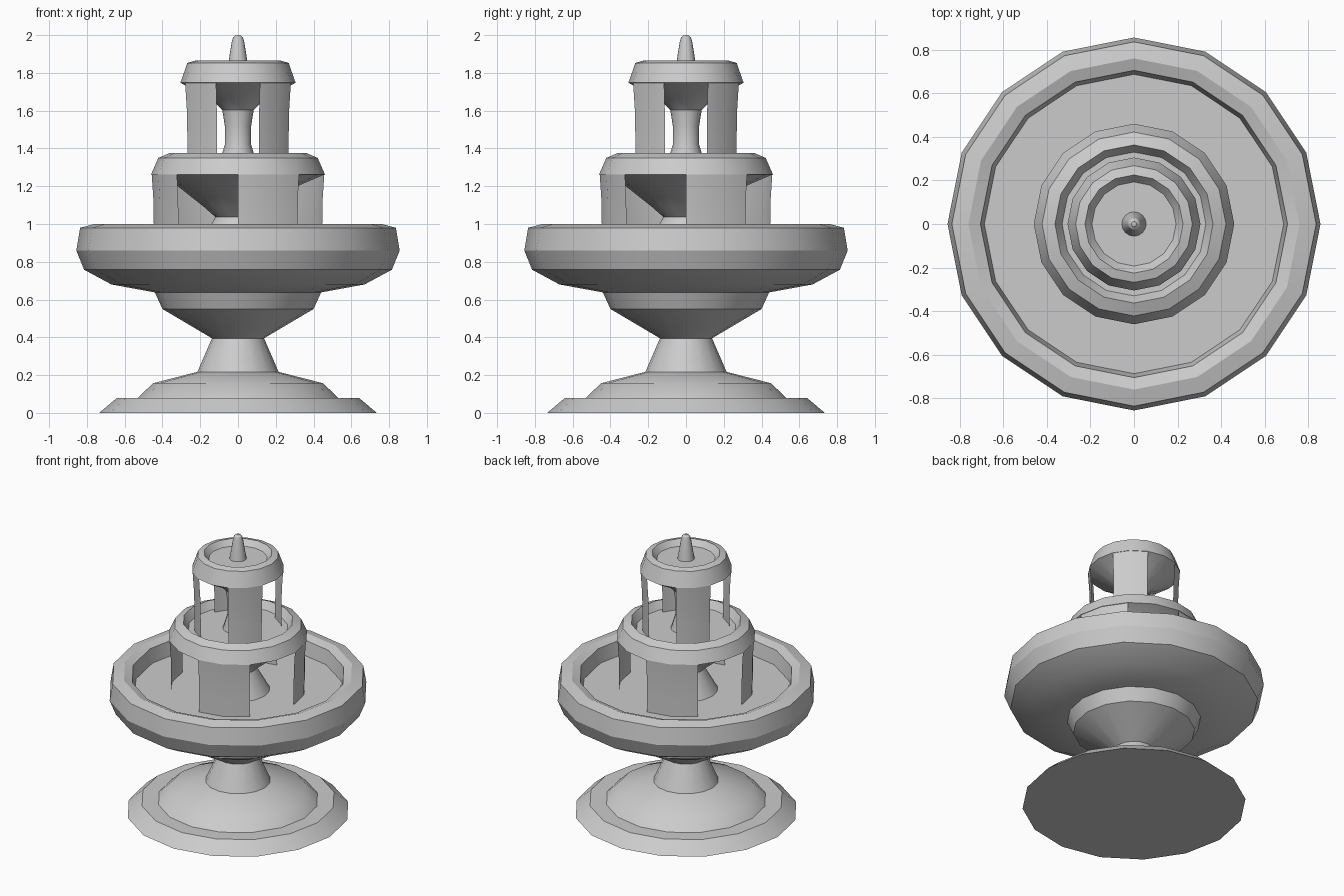
import bpy, math

if "Cube" in bpy.data.objects:
    bpy.data.objects.remove(bpy.data.objects["Cube"])

SIDES = 16
STEP = 2 * math.pi / SIDES


def finish(name, verts, faces):
    mesh = bpy.data.meshes.new(name)
    mesh.from_pydata(verts, [], faces)
    obj = bpy.data.objects.new(name, mesh)
    bpy.context.collection.objects.link(obj)
    bpy.ops.object.select_all(action='DESELECT')
    obj.select_set(True)
    bpy.context.view_layer.objects.active = obj
    bpy.ops.object.shade_smooth_by_angle(angle=math.radians(30))
    return obj


def lathe(name, profile):
    """Revolve (radius, z) points, bottom to top, and close both ends."""
    verts = [(r * math.cos(i * STEP), r * math.sin(i * STEP), z)
             for r, z in profile for i in range(SIDES)]
    faces = [tuple(range(SIDES))[::-1]]
    for k in range(len(profile) - 1):
        a, b = k * SIDES, (k + 1) * SIDES
        for i in range(SIDES):
            j = (i + 1) % SIDES
            faces.append((a + i, a + j, b + j, b + i))
    top = (len(profile) - 1) * SIDES
    faces.append(tuple(range(top, top + SIDES)))
    return finish(name, verts, faces)


def water_sheets(name, profile, first):
    """Four thin curved sheets, each two sides wide, starting at side 'first'."""
    verts, faces = [], []
    for q in range(4):
        base = len(verts)
        for r, z in profile:
            for i in range(3):
                a = (first + q * 4 + i) * STEP
                verts.append((r * math.cos(a), r * math.sin(a), z))
        for k in range(len(profile) - 1):
            for i in range(2):
                a = base + k * 3 + i
                faces.append((a, a + 1, a + 4, a + 3))
    return finish(name, verts, faces)


# stepped foot, stem and cup
lathe("pedestal", [(0.735, 0), (0.64, 0.08), (0.53, 0.08), (0.45, 0.157),
                   (0.215, 0.217), (0.138, 0.395), (0.40, 0.55), (0.44, 0.638)])

# large basin with its water surface as the inner cap
lathe("lower_basin", [(0.43, 0.636), (0.67, 0.68), (0.815, 0.758), (0.856, 0.86),
                      (0.836, 0.98), (0.76, 1.0), (0.705, 0.98), (0.687, 0.88)])

# middle tier: flared stem and basin
lathe("middle_basin", [(0.21, 0.88), (0.12, 1.037), (0.18, 1.09), (0.325, 1.205),
                       (0.46, 1.263), (0.422, 1.35), (0.363, 1.375), (0.33, 1.32)])

# top tier: stem and small basin
lathe("upper_basin", [(0.10, 1.32), (0.07, 1.42), (0.07, 1.52), (0.083, 1.603),
                      (0.13, 1.65), (0.305, 1.748), (0.268, 1.853),
                      (0.225, 1.865), (0.193, 1.825)])

# spout on top
lathe("finial", [(0.057, 1.82), (0.05, 1.86), (0.033, 1.965), (0.026, 1.988), (0.012, 2.0)])

# falling water
water_sheets("middle_water_sheets", [(0.445, 0.87), (0.446, 1.0), (0.448, 1.13), (0.457, 1.264)], 0)
water_sheets("upper_water_sheets", [(0.289, 1.31), (0.29, 1.45), (0.293, 1.6), (0.303, 1.75)], 1)
